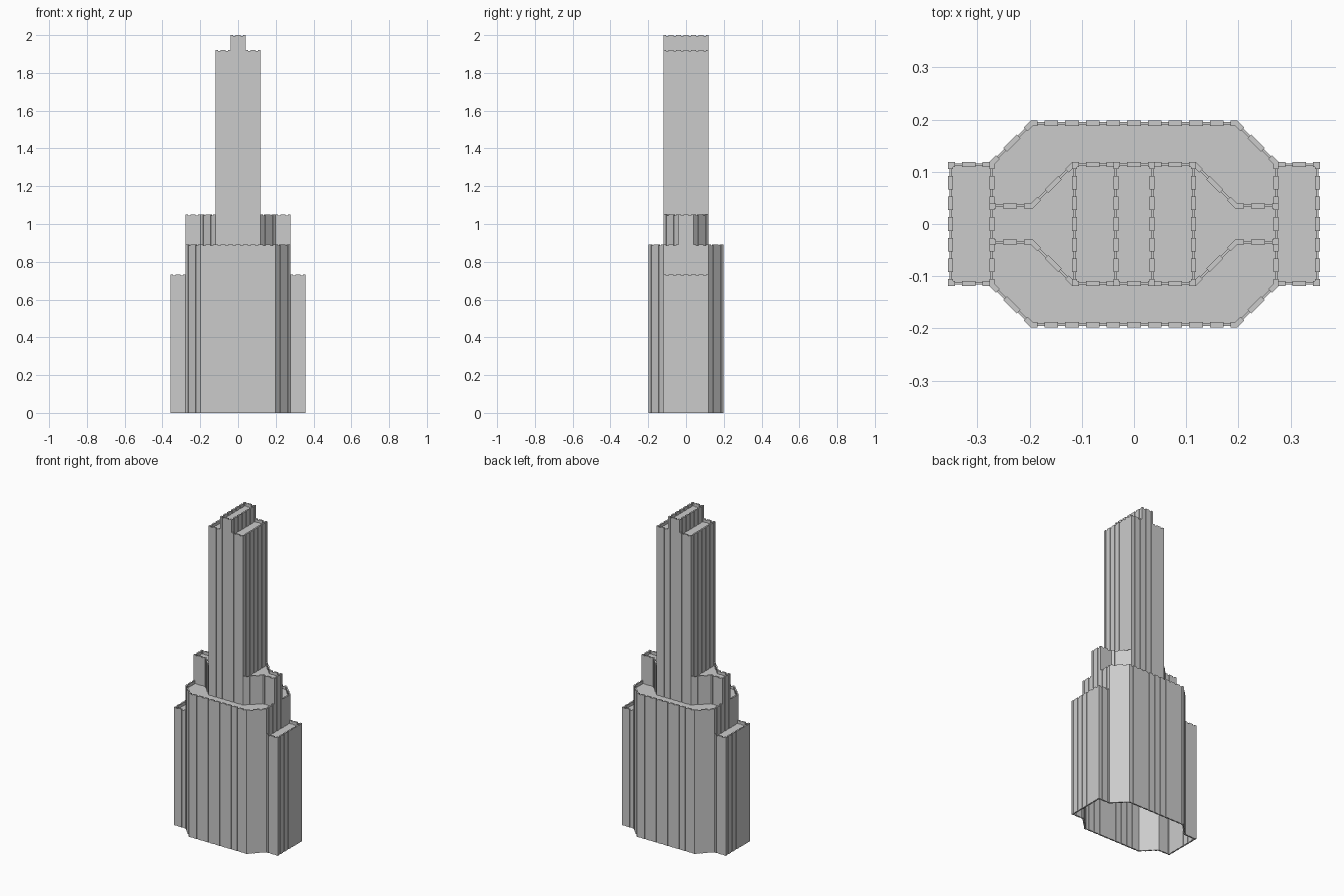
import bpy, bmesh
from mathutils import Vector

if "Cube" in bpy.data.objects:
    bpy.data.objects.remove(bpy.data.objects["Cube"])

U = 2 / 50.5          # bay width and storey height
PIER = 0.33           # half pier length, in bays
PIER_FACES = (0.0, 0.0098)     # outer / inner depth of piers
PANEL_FACES = (0.0025, 0.0073)  # recessed panels between piers
DIP = 0.005           # panels stop below the pier tops


def prism(bm, run, depths, z0, z1):
    """Extrude a short wall run; run holds (point, inward mitre) pairs."""
    ring = [p + m * depths[0] for p, m in run]
    ring += [p + m * depths[1] for p, m in reversed(run)]
    lo = [bm.verts.new((p.x, p.y, z0)) for p in ring]
    hi = [bm.verts.new((p.x, p.y, z1)) for p in ring]
    n = len(ring)
    bm.faces.new(lo[::-1])
    bm.faces.new(hi)
    for i in range(n):
        j = (i + 1) % n
        bm.faces.new((lo[i], lo[j], hi[j], hi[i]))


def finish(bm, name):
    bmesh.ops.recalc_face_normals(bm, faces=bm.faces)
    me = bpy.data.meshes.new(name)
    bm.to_mesh(me)
    bm.free()
    ob = bpy.data.objects.new(name, me)
    bpy.context.collection.objects.link(ob)


def tier(name, outline, floor, roof):
    """Fluted wall ring with half-storey parapet, plus a roof slab."""
    pts = [Vector(p) for p in outline]      # counter-clockwise, bay units
    n = len(pts)
    dirs = [(pts[(i + 1) % n] - pts[i]).normalized() for i in range(n)]
    ins = [Vector((-d.y, d.x)) for d in dirs]
    mitre = [(ins[i - 1] + ins[i]) / (1 + ins[i - 1].dot(ins[i])) for i in range(n)]
    z0, z1 = floor * U, (roof + 0.5) * U
    bm = bmesh.new()
    for i in range(n):
        a, b = pts[i], pts[(i + 1) % n]
        prev = pts[i - 1]
        step = b - a
        bays = round(max(abs(step.x), abs(step.y)))
        step /= bays
        back = prev - a
        back /= round(max(abs(back.x), abs(back.y)))
        # corner pier wraps around the corner
        prism(bm, [((a + back * PIER) * U, ins[i - 1]), (a * U, mitre[i]),
                   ((a + step * PIER) * U, ins[i])], PIER_FACES, z0, z1)
        for k in range(bays):
            c = a + step * k
            if k:
                prism(bm, [((c - step * PIER) * U, ins[i]),
                           ((c + step * PIER) * U, ins[i])], PIER_FACES, z0, z1)
            prism(bm, [((c + step * PIER) * U, ins[i]),
                       ((c + step * (1 - PIER)) * U, ins[i])],
                  PANEL_FACES, z0, z1 - DIP)
    finish(bm, name + "_walls")
    bm = bmesh.new()
    bm.faces.new([bm.verts.new((*(p * U + m * 0.005), roof * U))
                  for p, m in zip(pts, mitre)])
    finish(bm, name + "_roof")


def mirrored(quarter):
    """Complete a +x +y quarter outline (counter-clockwise) to a full one."""
    half = quarter + [(-x, y) for x, y in reversed(quarter)]
    return half + [(-x, -y) for x, y in half]


# base with side wings, octagonal body, waisted tier, tower, crown
tier("winged_base", mirrored([(9, 3), (7, 3), (5, 5)]), 0, 18)
tier("octagonal_body", mirrored([(7, 3), (5, 5)]), 18, 22)
tier("waisted_tier", mirrored([(7, 1), (5, 1), (3, 3)]), 22, 26)
tier("tower_shaft", mirrored([(3, 3)]), 26, 48)
tier("tower_crown", mirrored([(1, 3)]), 48, 50)
